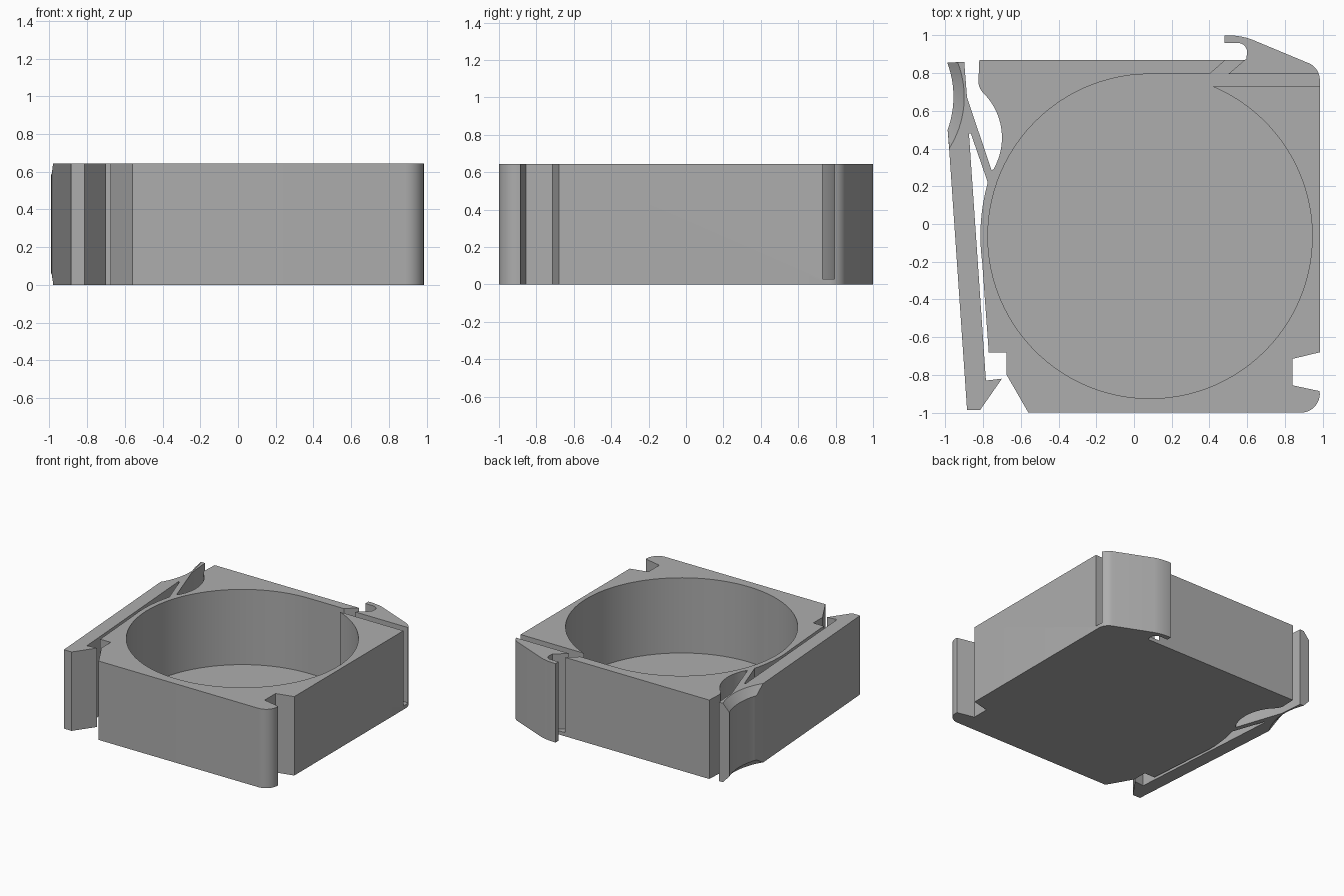
import bpy, bmesh, math
from mathutils import Vector

HEIGHT = 0.645
FLOOR = 0.03
BEVEL = 0.06

if "Cube" in bpy.data.objects:
    bpy.data.objects.remove(bpy.data.objects["Cube"])

grey = bpy.data.materials.new("plain grey")
grey.use_nodes = True
GREY = (0.42, 0.42, 0.42, 1)
grey.diffuse_color = GREY
grey.node_tree.nodes["Principled BSDF"].inputs["Base Color"].default_value = GREY


def arc(cx, cy, r, start, end, n):
    """Points along a circle, angles in degrees."""
    angles = [math.radians(start + (end - start) * i / n) for i in range(n + 1)]
    return [(cx + r * math.cos(a), cy + r * math.sin(a)) for a in angles]


def arc_through(a, b, c, n=16):
    """Points on the circle from a through b to c."""
    a, b, c = Vector(a), Vector(b), Vector(c)
    d = 2 * (a.x * (b.y - c.y) + b.x * (c.y - a.y) + c.x * (a.y - b.y))
    aa, bb, cc = a.length_squared, b.length_squared, c.length_squared
    ux = (aa * (b.y - c.y) + bb * (c.y - a.y) + cc * (a.y - b.y)) / d
    uy = (aa * (c.x - b.x) + bb * (a.x - c.x) + cc * (b.x - a.x)) / d
    start = math.atan2(a.y - uy, a.x - ux)
    sweep = math.atan2(c.y - uy, c.x - ux) - start
    turn = (b - a).cross(c - b)
    if turn > 0 and sweep < 0:
        sweep += math.tau
    if turn < 0 and sweep > 0:
        sweep -= math.tau
    s = math.degrees(start)
    return arc(ux, uy, (a - Vector((ux, uy))).length, s, s + math.degrees(sweep), n)


def loft(name, layers):
    """Solid through (z, outline) layers of equal point count."""
    bm = bmesh.new()
    rings = [[bm.verts.new((x, y, z)) for x, y in pts] for z, pts in layers]
    for low, high in zip(rings, rings[1:]):
        for i in range(len(low)):
            j = (i + 1) % len(low)
            bm.faces.new((low[i], low[j], high[j], high[i]))
    bm.faces.new(rings[0][::-1])
    bm.faces.new(rings[-1])
    bmesh.ops.recalc_face_normals(bm, faces=bm.faces[:])
    mesh = bpy.data.meshes.new(name)
    bm.to_mesh(mesh)
    bm.free()
    mesh.materials.append(grey)
    ob = bpy.data.objects.new(name, mesh)
    bpy.context.collection.objects.link(ob)
    return ob


# Block outline, anticlockwise from the front edge
outline = [(-0.56, -1.0)]
outline += arc(0.885, -0.9, 0.1, -90, 8, 10)
outline += [(0.84, -0.855), (0.84, -0.715), (0.985, -0.68)]
# hook at the back left corner
outline += arc_through((0.985, 0.77), (0.967, 0.82), (0.92, 0.855), 8)
outline += arc_through((0.62, 0.98), (0.56, 0.995), (0.48, 1.0), 6)
outline += [(0.48, 0.96)]
outline += arc(0.55, 0.91, 0.05, 90, 0, 8)
outline += [(0.595, 0.875), (0.588, 0.87), (-0.82, 0.87), (-0.825, 0.75)]
# finger scoop, then the thin bowed side wall
outline += arc_through((-0.825, 0.75), (-0.815, 0.716), (-0.79, 0.685), 4)[1:]
outline += arc_through((-0.785, 0.68), (-0.70, 0.46), (-0.745, 0.29), 20)
outline += [(-0.755, 0.285)]
outline += arc_through((-0.775, 0.22), (-0.811, 0.02), (-0.805, -0.2), 12)
outline += [(-0.77, -0.68), (-0.675, -0.68), (-0.675, -0.80)]
block = loft("block", [(0, outline), (HEIGHT, outline)])

# Round pocket with a straight slot and a slanted relief channel
pocket = arc(0.085, -0.065, 0.86, 67.6, -270, 96)
pocket += [(0.40, 0.795), (0.515, 0.895), (0.594, 0.876), (0.50, 0.795),
           (1.1, 0.795), (1.1, 0.73)]
cutter = loft("pocket_cutter", [(FLOOR, pocket), (HEIGHT + 0.1, pocket)])
cutter.hide_render = True
cut = block.modifiers.new("pocket", "BOOLEAN")
cut.operation = "DIFFERENCE"
cut.solver = "EXACT"
cut.object = cutter
bpy.context.view_layer.update()
hollow = bpy.data.meshes.new_from_object(
    block.evaluated_get(bpy.context.evaluated_depsgraph_get()))
block.modifiers.clear()
block.data = hollow
bpy.data.objects.remove(cutter)


# Sprung latch arm, its thumb rest bevelled above and below
def arm_outline(thumb):
    return ([(-0.885, -0.985), (-0.815, -0.985), (-0.70, -0.82), (-0.785, -0.83),
             (-0.875, 0.48), (-0.865, 0.48), (-0.775, 0.22), (-0.755, 0.285),
             (-0.885, 0.67), (-0.90, 0.86)] + thumb + [(-0.98, 0.40)])


wide = arm_outline(arc_through((-0.99, 0.855), (-0.957, 0.68), (-0.988, 0.50)))
slim = arm_outline(arc_through((-0.935, 0.858), (-0.90, 0.67), (-0.979, 0.402)))
arm = loft("latch_arm", [(0, slim), (BEVEL, wide), (HEIGHT - BEVEL, wide), (HEIGHT, slim)])

# Smooth the curved walls, keep the corners sharp
for ob in (block, arm):
    bpy.ops.object.select_all(action="DESELECT")
    ob.select_set(True)
    bpy.context.view_layer.objects.active = ob
    bpy.ops.object.shade_smooth_by_angle(angle=math.radians(25))
